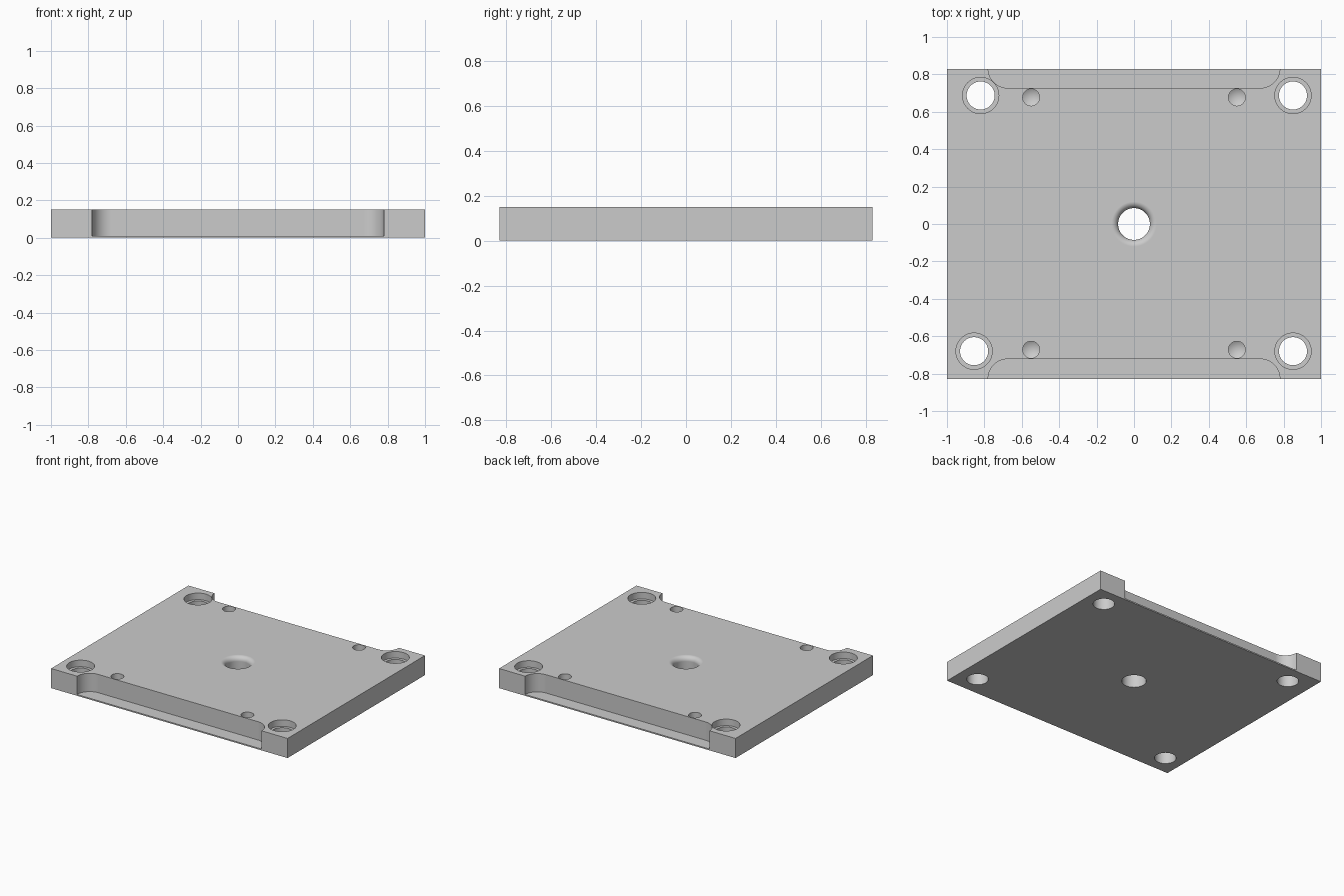
import bpy, bmesh
from math import sin, cos, pi

if "Cube" in bpy.data.objects:
    bpy.data.objects.remove(bpy.data.objects["Cube"])

W, D, H = 1.0, 0.83, 0.15      # half width, half depth, height
FLOOR = 0.01                   # height of the edge recess floor


def make_object(name, bm):
    bmesh.ops.recalc_face_normals(bm, faces=bm.faces)
    mesh = bpy.data.meshes.new(name)
    bm.to_mesh(mesh)
    bm.free()
    ob = bpy.data.objects.new(name, mesh)
    bpy.context.collection.objects.link(ob)
    return ob


def prism(name, outline, z0, z1):
    bm = bmesh.new()
    face = bm.faces.new([bm.verts.new((x, y, z0)) for x, y in outline])
    ext = bmesh.ops.extrude_face_region(bm, geom=[face])
    verts = [g for g in ext["geom"] if isinstance(g, bmesh.types.BMVert)]
    bmesh.ops.translate(bm, verts=verts, vec=(0, 0, z1 - z0))
    return make_object(name, bm)


def lathe(name, profile, x, y, n=64):
    # profile runs from axis to axis as (radius, z)
    bm = bmesh.new()
    rings = []
    for r, z in profile:
        if r == 0:
            rings.append([bm.verts.new((x, y, z))] * n)
        else:
            rings.append([bm.verts.new((x + r * cos(2 * pi * i / n),
                                        y + r * sin(2 * pi * i / n), z)) for i in range(n)])
    for a, b in zip(rings, rings[1:]):
        for i in range(n):
            j = (i + 1) % n
            bm.faces.new(list(dict.fromkeys((a[i], a[j], b[j], b[i]))))
    return make_object(name, bm)


plate = prism("mounting_plate", [(-W, -D), (W, -D), (W, D), (-W, D)], 0, H)
cutters = []

# Long rounded recesses along front and back edges
R = 0.105
for side, inner in ((-1, 0.722), (1, 0.727)):
    arc = [(0.78 - R + R * cos(a), inner + R - R * sin(a))
           for a in (pi / 2 * i / 16 for i in range(17))]
    half = [(0.78, 1.0)] + arc
    outline = half + [(-x, y) for x, y in reversed(half)]
    cutters.append(prism("recess_cutter", [(x, side * y) for x, y in outline], FLOOR, 0.3))

# Counterbored corner holes
for x, y in ((-0.82, 0.687), (0.85, 0.687), (-0.855, -0.68), (0.85, -0.68)):
    cutters.append(lathe("bolt_hole_cutter",
                         [(0, -0.1), (0.075, -0.1), (0.075, H - 0.05),
                          (0.097, H - 0.05), (0.097, 0.3), (0, 0.3)], x, y))

# Blind drilled holes with conical bottoms
for x in (-0.55, 0.55):
    for y in (-0.672, 0.677):
        cutters.append(lathe("pin_hole_cutter",
                             [(0, 0.033), (0.045, 0.06), (0.045, 0.3), (0, 0.3)], x, y, 48))

# Centre hole with a rounded top rim
F, C = 0.035, 0.085
rim = [(C + F - F * cos(a), H - F + F * sin(a)) for a in (pi / 2 * i / 12 for i in range(13))]
cutters.append(lathe("centre_hole_cutter",
                     [(0, -0.1), (C, -0.1)] + rim + [(C + F, 0.3), (0, 0.3)], 0, 0))

# Cut everything out of the plate
bpy.context.view_layer.objects.active = plate
plate.select_set(True)
for c in cutters:
    c.hide_render = True
    mod = plate.modifiers.new("cut", 'BOOLEAN')
    mod.operation = 'DIFFERENCE'
    mod.solver = 'EXACT'
    mod.object = c
    bpy.ops.object.modifier_apply(modifier=mod.name)
for c in cutters:
    bpy.data.objects.remove(c, do_unlink=True)

bpy.ops.object.shade_smooth_by_angle(angle=pi / 9)
wn = plate.modifiers.new("clean_normals", 'WEIGHTED_NORMAL')
wn.keep_sharp = True
